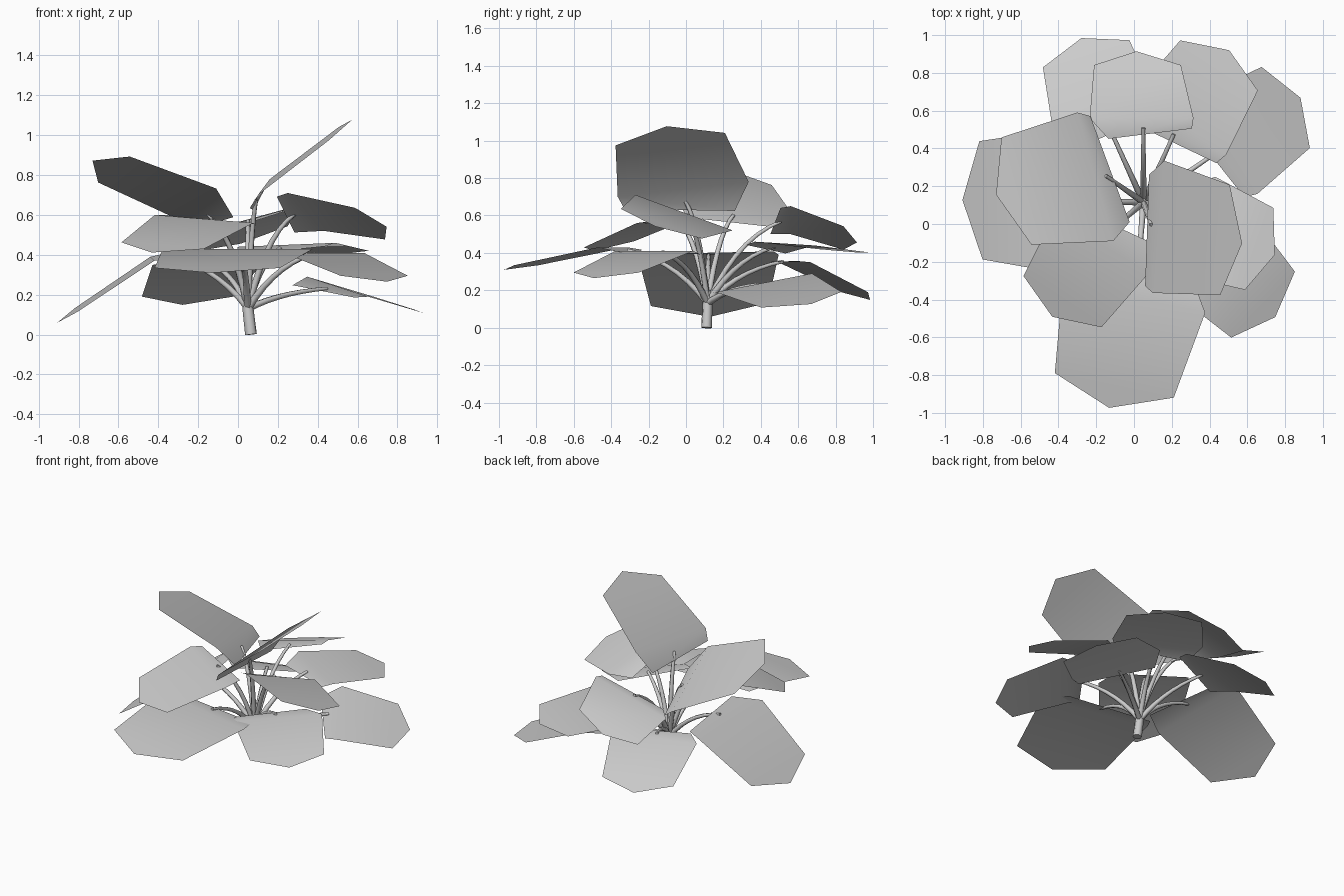
import bpy
import bmesh
from mathutils import Vector

cube = bpy.data.objects.get("Cube")
if cube:
    bpy.data.objects.remove(cube, do_unlink=True)

grey = bpy.data.materials.new("pale_grey")
grey.use_nodes = True
grey.diffuse_color = (0.6, 0.6, 0.6, 1)
grey.node_tree.nodes["Principled BSDF"].inputs["Base Color"].default_value = grey.diffuse_color

# One leaf blade: (across, outward, lift) in units of half its width
BLADE = {
    "base_left": (-.72, -.42, -.2), "base_right": (.93, -.22, -.08),
    "left": (-1, 0, 0), "right": (1, 0, 0),
    "outer_left": (-.82, 1.28, 0), "outer_right": (.85, 1.28, 0),
    "tip": (.02, 1.61, 0),
}
PANELS = [
    ("base_left", "base_right", "right", "left"),
    ("left", "right", "outer_right", "outer_left"),
    ("outer_left", "outer_right", "tip"),
]

# Each leaf: centre of its widest line, half width vector, outward vector
LEAVES = {
    "upper_left": ((.13, -.015, .74), (-.03, -.35, -.04), (.275, -.05, .21)),
    "upper_right": ((-.205, .25, .655), (-.095, .34, -.078), (-.325, -.063, .136)),
    "upper_back": ((.04, .56, .575), (.275, 0, .075), (-.02, .22, -.075)),
    "middle_left": ((.34, -.01, .615), (-.09, -.26, .095), (.253, -.092, -.047)),
    "middle_front_right": ((-.17, -.1, .58), (-.247, .162, .02), (-.16, -.245, -.105)),
    "middle_back_left": ((.243, .527, .45), (.246, -.159, .01), (.159, .246, -.03)),
    "middle_front_left": ((.43, -.17, .41), (-.202, -.209, 0), (.2, -.198, -.09)),
    "low_front": ((0, -.392, .43), (-.377, .078, 0), (-.077, -.362, -.075)),
    "low_right": ((-.43, .12, .38), (-.01, .375, .01), (-.297, 0, -.2)),
    "low_back": ((-.155, .58, .35), (.274, .086, 0), (-.08, .25, -.125)),
    "low_back_left": ((.5, .416, .24), (.153, -.257, -.05), (.235, .16, -.07)),
}


def add_leaf(name, centre, across, outward):
    """Build a bent blade and return the point where its stalk joins."""
    normal = across.cross(outward).normalized() * across.length
    bm = bmesh.new()
    corners = {key: bm.verts.new(centre + across * a + outward * b + normal * c)
               for key, (a, b, c) in BLADE.items()}
    for panel in PANELS:
        bm.faces.new([corners[key] for key in panel])
    mesh = bpy.data.meshes.new(name)
    bm.to_mesh(mesh)
    bm.free()
    mesh.materials.append(grey)
    mesh.shade_smooth()
    bpy.context.collection.objects.link(bpy.data.objects.new(name, mesh))
    return centre - outward * .2 - normal * .08


def add_tube(name, points, radii, thickness):
    """Sweep a tapering round tube along points and keep it as a mesh."""
    curve = bpy.data.curves.new(name, "CURVE")
    curve.dimensions = "3D"
    curve.bevel_depth = thickness
    curve.bevel_resolution = 1
    curve.use_fill_caps = True
    line = curve.splines.new("POLY")
    line.points.add(len(points) - 1)
    for spot, place, radius in zip(line.points, points, radii):
        spot.co = (*place, 1)
        spot.radius = radius
    path = bpy.data.objects.new(name + "_path", curve)
    bpy.context.collection.objects.link(path)
    depsgraph = bpy.context.evaluated_depsgraph_get()
    mesh = bpy.data.meshes.new_from_object(path.evaluated_get(depsgraph))
    bpy.data.objects.remove(path, do_unlink=True)
    mesh.name = name
    mesh.materials.clear()
    mesh.materials.append(grey)
    mesh.shade_smooth()
    bpy.context.collection.objects.link(bpy.data.objects.new(name, mesh))


# Trunk
crown = Vector((.05, .115, .13))
add_tube("trunk", [Vector((.065, .11, 0)), crown, Vector((.048, .115, .2))], [1, .95, .7], .03)

# Leaves, each on a stalk that rises and then bends outward
STEPS = 7
for name, vectors in LEAVES.items():
    end = add_leaf(name + "_leaf", *map(Vector, vectors))
    bend = crown.lerp(end, .4)
    bend.z = crown.z + (end.z - crown.z) * .8
    ts = [i / STEPS for i in range(STEPS + 1)]
    points = [crown.lerp(bend, t).lerp(bend.lerp(end, t), t) for t in ts]
    add_tube(name + "_stalk", points, [1 - .45 * t for t in ts], .018)
